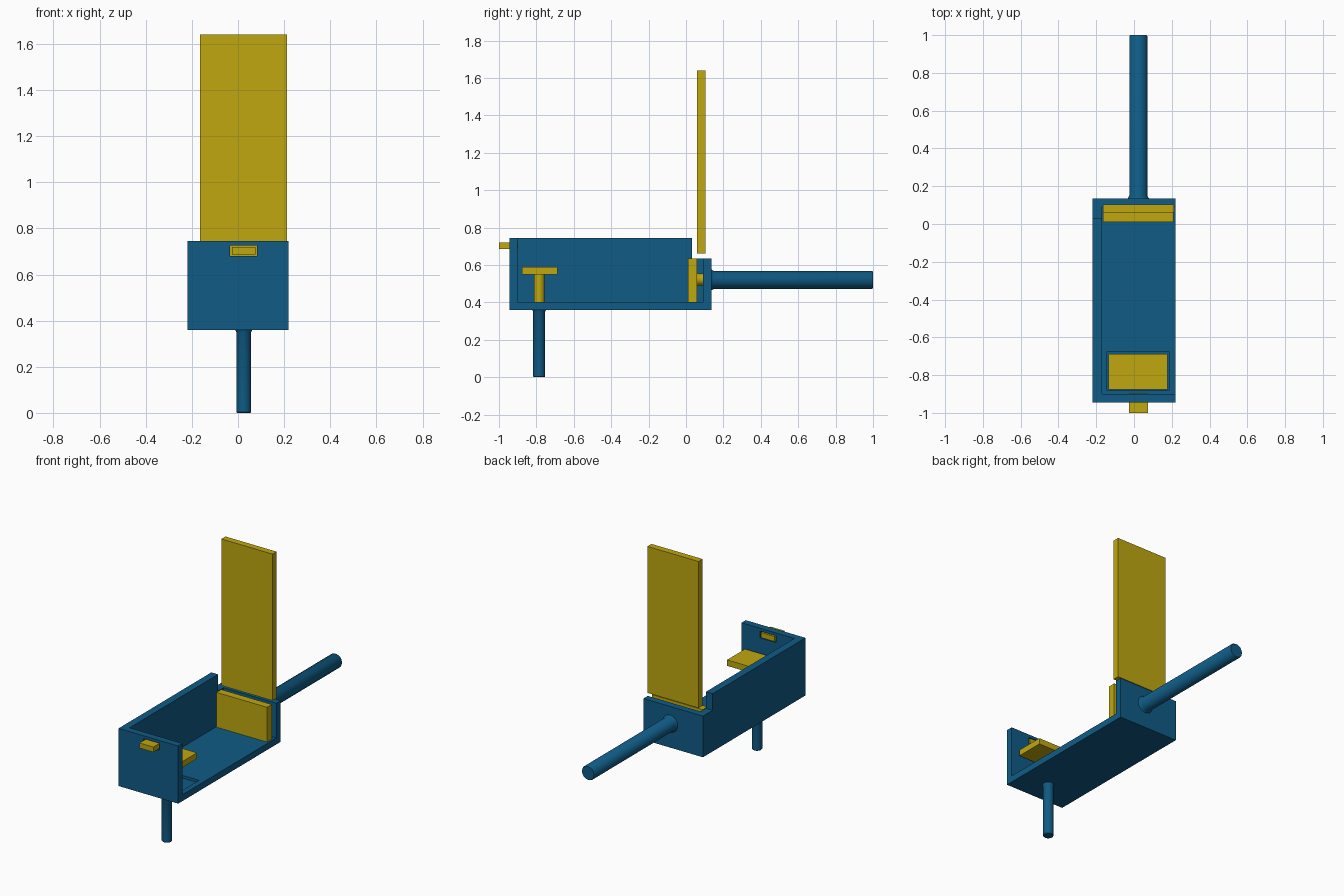
import bpy, bmesh, math
from mathutils import Matrix, Vector

if "Cube" in bpy.data.objects:
    bpy.data.objects.remove(bpy.data.objects["Cube"])

def material(name, rgb):
    m = bpy.data.materials.new(name)
    m.diffuse_color = (*rgb, 1)
    m.use_nodes = True
    m.node_tree.nodes["Principled BSDF"].inputs["Base Color"].default_value = m.diffuse_color
    return m

BLUE = material("deep blue", (0.005, 0.105, 0.235))
YELLOW = material("mustard yellow", (0.52, 0.39, 0.005))

def finish(name, bm, mat):
    bmesh.ops.recalc_face_normals(bm, faces=bm.faces)
    me = bpy.data.meshes.new(name)
    bm.to_mesh(me)
    bm.free()
    ob = bpy.data.objects.new(name, me)
    bpy.context.collection.objects.link(ob)
    if mat:
        me.materials.append(mat)
    return ob

def box(name, x, y, z, mat):
    bm = bmesh.new()
    bmesh.ops.create_cube(bm, size=1)
    for v in bm.verts:
        v.co = Vector([(r[0] + r[1]) / 2 + c * (r[1] - r[0]) for r, c in zip((x, y, z), v.co)])
    return finish(name, bm, mat)

def lathe(name, origin, direction, profile, mat, sides=32):
    """Spin (distance, radius) points around an axis and cap both ends."""
    bm = bmesh.new()
    rings = [[bm.verts.new((r * math.cos(a), r * math.sin(a), d))
              for a in (2 * math.pi * i / sides for i in range(sides))] for d, r in profile]
    for a, b in zip(rings, rings[1:]):
        for i in range(sides):
            j = (i + 1) % sides
            bm.faces.new((a[i], a[j], b[j], b[i]))
    bm.faces.new(rings[0])
    bm.faces.new(rings[-1])
    rot = Vector((0, 0, 1)).rotation_difference(Vector(direction)).to_matrix().to_4x4()
    bm.transform(Matrix.Translation(origin) @ rot)
    ob = finish(name, bm, mat)
    bpy.context.view_layer.objects.active = ob
    ob.select_set(True)
    bpy.ops.object.shade_smooth_by_angle(angle=math.radians(35))
    ob.select_set(False)
    return ob

def cut(target, name, x, y, z):
    cutter = box(name, x, y, z, BLUE)
    cutter.hide_render = True
    cutter.hide_viewport = True
    cutter.display_type = 'WIRE'
    mod = target.modifiers.new(name, 'BOOLEAN')
    mod.operation = 'DIFFERENCE'
    mod.object = cutter
    mod.solver = 'EXACT'

# Tray housing: solid block hollowed out, open on top and on the right side
housing = box("housing", (-0.22, 0.22), (-0.945, 0.135), (0.36, 0.745), BLUE)
cut(housing, "cavity_cutter", (-0.17, 0.3), (-0.9, 0.09), (0.403, 0.9))
cut(housing, "rear_step_cutter", (-0.3, 0.3), (0.033, 0.2), (0.635, 0.9))
cut(housing, "front_slot_cutter", (-0.035, 0.082), (-1.0, -0.85), (0.68, 0.726))
cut(housing, "floor_recess_cutter", (-0.142, 0.184), (-0.882, -0.674), (0.385, 0.45))

# Front tab sitting in its slot
box("front_tab", (-0.027, 0.075), (-1.0, -0.897), (0.686, 0.72), YELLOW)

# Push plate on its stem
box("push_plate", (-0.135, 0.178), (-0.877, -0.687), (0.55, 0.59), YELLOW)
lathe("push_stem", (0.023, -0.785, 0.385), (0, 0, 1), [(0, 0.029), (0.17, 0.029)], YELLOW)

# Rear block, its locating peg and the tall panel
box("rear_block", (-0.165, 0.208), (0.01, 0.06), (0.403, 0.635), YELLOW)
lathe("rear_peg", (0.023, 0.055, 0.522), (0, 1, 0), [(0, 0.038), (0.012, 0.032), (0.045, 0.032)], YELLOW)
box("tall_panel", (-0.165, 0.213), (0.06, 0.103), (0.662, 1.64), YELLOW)

# Lower post and rear rod, both with a small flared collar at the housing
lathe("lower_post", (0.025, -0.785, 0.365), (0, 0, -1),
      [(0, 0.04), (0.008, 0.036), (0.016, 0.032), (0.361, 0.032), (0.365, 0.029)], BLUE)
lathe("rear_rod", (0.023, 0.13, 0.52), (0, 1, 0),
      [(0, 0.06), (0.01, 0.053), (0.02, 0.048), (0.864, 0.048), (0.87, 0.044)], BLUE)
